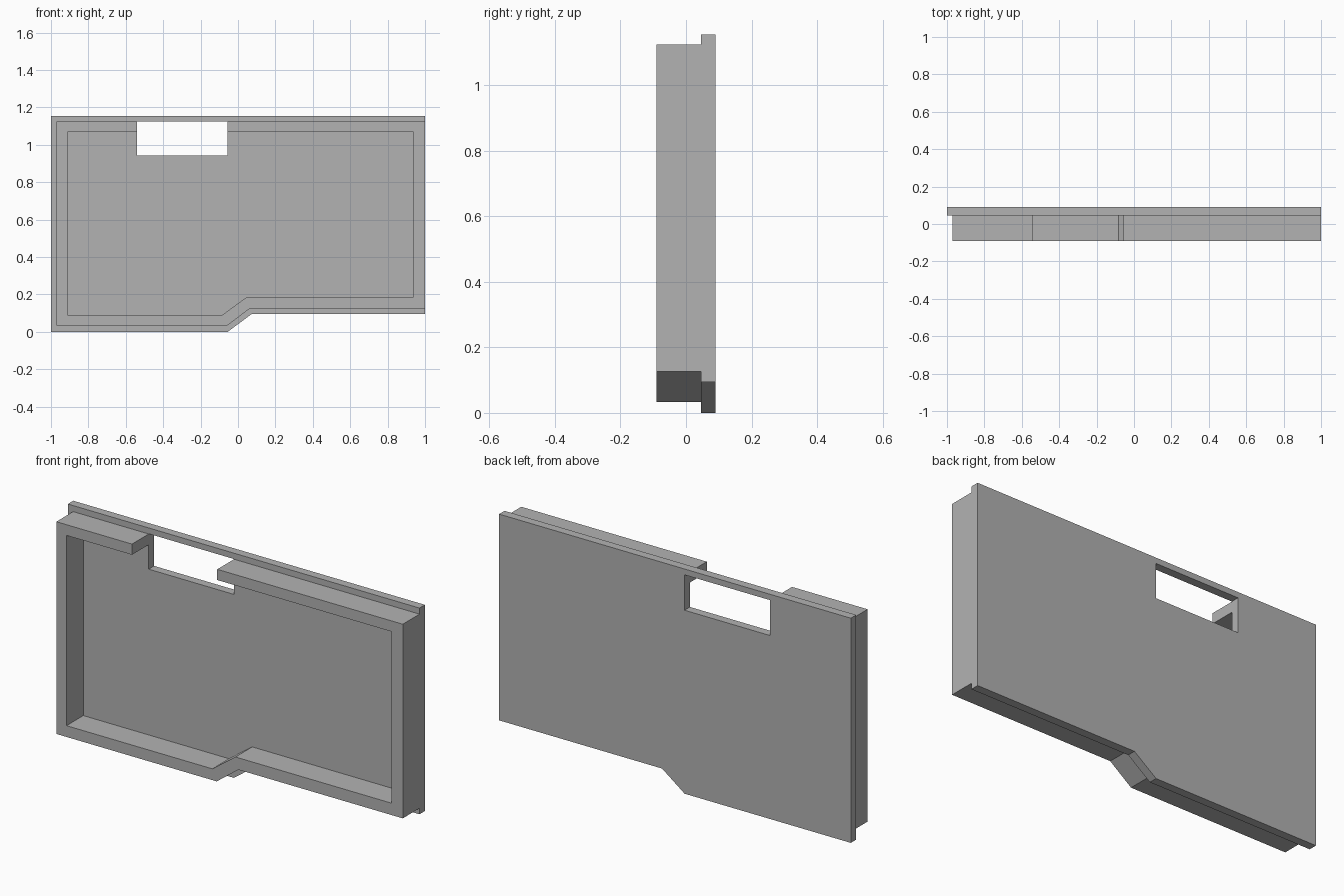
import bpy
import bmesh

cube = bpy.data.objects.get("Cube")
if cube:
    bpy.data.objects.remove(cube, do_unlink=True)

grey = bpy.data.materials.new("plain grey")
grey.use_nodes = True
colour = (0.448, 0.448, 0.448, 1)
grey.diffuse_color = colour
grey.node_tree.nodes["Principled BSDF"].inputs["Base Color"].default_value = colour

BACK, STEP, FRONT = 0.09, 0.046, -0.09          # depths along y
WIN_L, WIN_R, WIN_LOW, WIN_TOP = -0.54, -0.055, 0.943, 1.125


def stepped_outline(left, right, low, high, top, bend_a, bend_b):
    """Rectangle whose lower edge steps up from low to high between the bends."""
    return [(left, top), (left, low), (bend_a, low),
            (bend_b, high), (right, high), (right, top)]


def extruded(name, loops, y_front, y_back):
    """Fill closed x-z loops (inner loops become holes) and extrude along y."""
    bm = bmesh.new()
    edges = []
    for loop in loops:
        verts = [bm.verts.new((x, y_front, z)) for x, z in loop]
        edges += [bm.edges.new((v, verts[i - 1])) for i, v in enumerate(verts)]
    bmesh.ops.triangle_fill(bm, edges=edges, use_beauty=True)
    result = bmesh.ops.extrude_face_region(bm, geom=bm.faces[:], use_keep_orig=True)
    moved = [g for g in result["geom"] if isinstance(g, bmesh.types.BMVert)]
    bmesh.ops.translate(bm, verts=moved, vec=(0, y_back - y_front, 0))
    bmesh.ops.recalc_face_normals(bm, faces=bm.faces[:])
    mesh = bpy.data.meshes.new(name)
    bm.to_mesh(mesh)
    bm.free()
    mesh.materials.append(grey)
    obj = bpy.data.objects.new(name, mesh)
    bpy.context.collection.objects.link(obj)
    return obj


# Back plate with the window opening
plate = stepped_outline(-1, 1, 0, 0.095, 1.155, -0.055, 0.073)
window = [(WIN_L, WIN_LOW), (WIN_R, WIN_LOW), (WIN_R, WIN_TOP), (WIN_L, WIN_TOP)]
extruded("back_plate", [plate, window], STEP, BACK)

# Raised rim, open above the window
outer = stepped_outline(-0.97, 1, 0.033, 0.126, 1.124, -0.058, 0.065)
inner = stepped_outline(-0.912, 0.937, 0.091, 0.187, 1.069, -0.083, 0.048)
rim = ([(WIN_L, outer[0][1])] + outer + [(WIN_R, outer[0][1])]
       + [(WIN_R, inner[0][1])] + inner[::-1] + [(WIN_L, inner[0][1])])
extruded("front_rim", [rim], FRONT, STEP)
